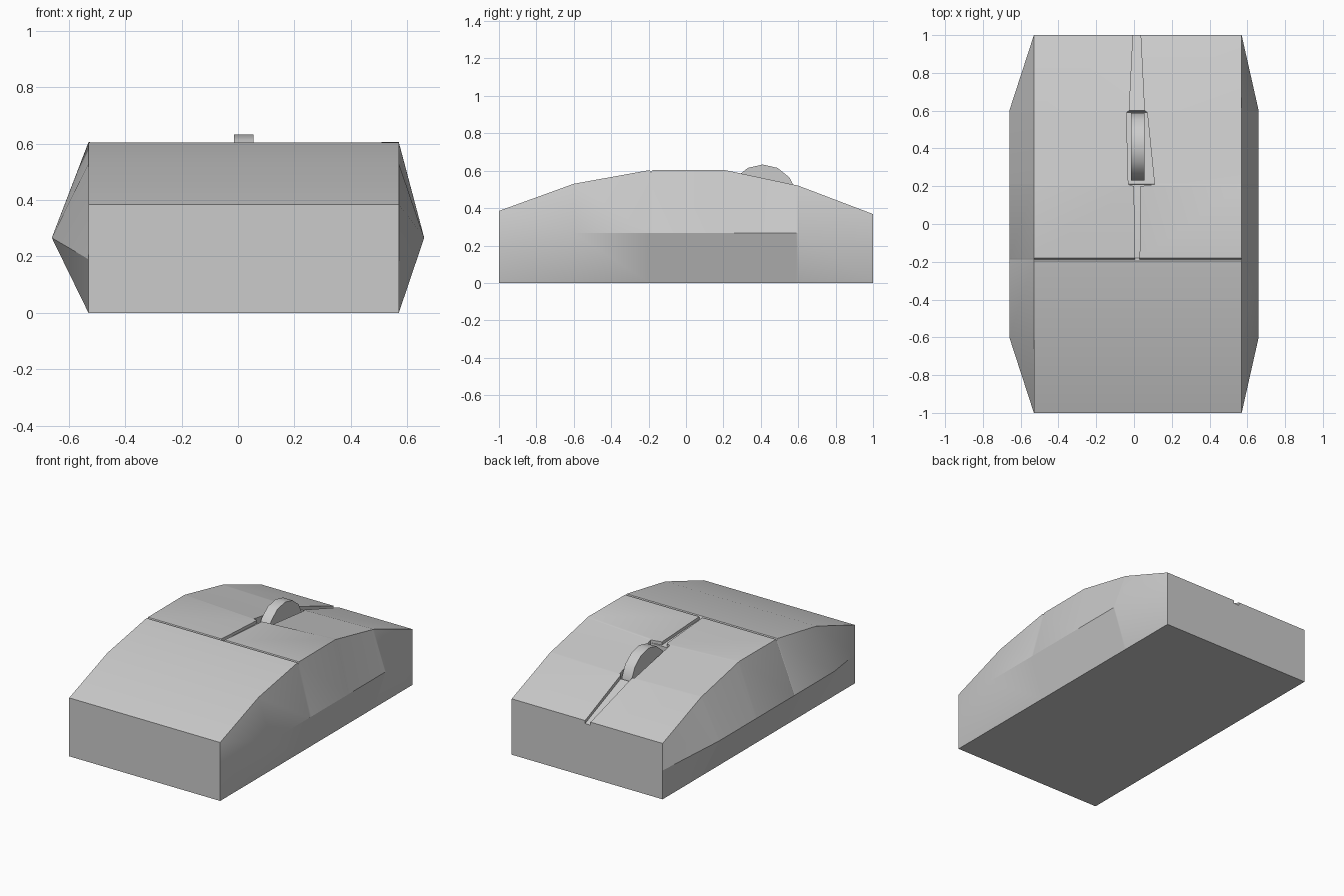
import bpy, bmesh, math
from mathutils import Matrix

if "Cube" in bpy.data.objects:
    bpy.data.objects.remove(bpy.data.objects["Cube"])

LEFT, RIGHT = -0.53, 0.57


def finish(bm, name, angle):
    mesh = bpy.data.meshes.new(name)
    bm.to_mesh(mesh)
    bm.free()
    ob = bpy.data.objects.new(name, mesh)
    bpy.context.collection.objects.link(ob)
    bpy.ops.object.select_all(action='DESELECT')
    bpy.context.view_layer.objects.active = ob
    ob.select_set(True)
    bpy.ops.object.shade_smooth_by_angle(angle=math.radians(angle))
    return ob


# side profile of the shell: (y, top z)
PROFILE = [(-1, 0.385), (-0.6, 0.53), (-0.2, 0.603), (0.2, 0.605),
           (0.6, 0.52), (1, 0.368)]


def interp(pts, y):
    for (y0, v0), (y1, v1) in zip(pts, pts[1:]):
        if y <= y1:
            return v0 + (v1 - v0) * (y - y0) / (y1 - y0)
    return pts[-1][1]


# stations: (y, slot left, slot right, slot depth, dip beside slot, whole-top drop)
STATIONS = [
    (-1, 0.005, 0.03, 0, 0, 0),
    (-0.6, 0.005, 0.03, 0, 0, 0),
    (-0.195, 0.005, 0.03, 0, 0, 0),
    (-0.187, 0.005, 0.03, 0, 0, 0.012),
    (-0.18, 0.005, 0.03, 0.02, 0, 0),
    (0.2, 0.0, 0.035, 0.02, 0.025, 0),
    (0.21, -0.03, 0.11, 0.02, 0.025, 0),
    (0.215, -0.03, 0.108, 0.2, 0.025, 0),
    (0.59, -0.04, 0.07, 0.2, 0.01, 0),
    (0.6, -0.025, 0.055, 0.025, 0.01, 0),
    (1, -0.005, 0.035, 0.02, 0, 0),
]

# mouse shell: cross-sections bridged from front to back
bm = bmesh.new()
rings = []
for y, a, b, depth, dip, drop in STATIONS:
    z = interp(PROFILE, y) - drop
    t = min(1, (1 - abs(y)) / 0.4)              # side bulge amount
    mid = 0.19 + 0.076 * t
    zs = z - dip
    section = [(LEFT, 0), (LEFT - 0.13 * t, mid), (LEFT, z), (a, zs),
               (a, zs - depth), (b, zs - depth), (b, zs), (RIGHT, z),
               (RIGHT + 0.09 * t, mid), (RIGHT, 0)]
    rings.append([bm.verts.new((x, y, h)) for x, h in section])
n = len(rings[0])
for r0, r1 in zip(rings, rings[1:]):
    for i in range(n):
        j = (i + 1) % n
        bm.faces.new((r0[i], r0[j], r1[j], r1[i]))
bm.faces.new(rings[0])
bm.faces.new(rings[-1])
bmesh.ops.remove_doubles(bm, verts=bm.verts, dist=0.0005)
bmesh.ops.recalc_face_normals(bm, faces=bm.faces)
finish(bm, "mouse_shell", 30)

# scroll wheel
bm = bmesh.new()
bmesh.ops.create_cone(bm, cap_ends=True, segments=14, radius1=0.183, radius2=0.183,
                      depth=0.07,
                      matrix=Matrix.Translation((0.02, 0.41, 0.45))
                      @ Matrix.Rotation(math.pi / 2, 4, 'Y')
                      @ Matrix.Rotation(math.pi / 14, 4, 'Z'))
finish(bm, "scroll_wheel", 40)
